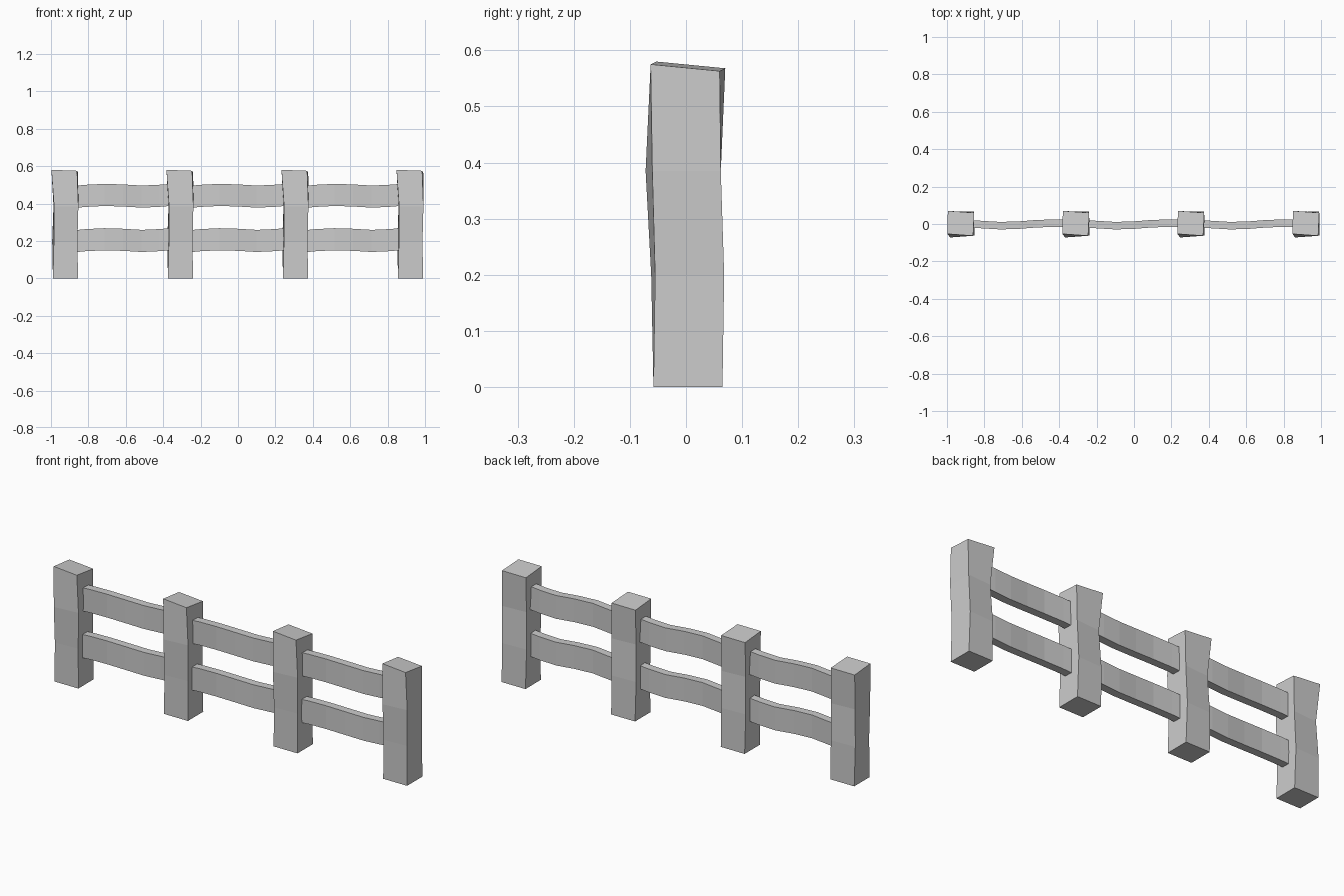
import bpy, bmesh

if "Cube" in bpy.data.objects:
    bpy.data.objects.remove(bpy.data.objects["Cube"], do_unlink=True)

grey = bpy.data.materials.new("plain grey")
grey.use_nodes = True
COLOR = (0.6, 0.6, 0.6, 1)
grey.diffuse_color = COLOR
grey.node_tree.nodes["Principled BSDF"].inputs["Base Color"].default_value = COLOR


def loft(name, rings, location):
    """Skin a list of four-cornered rings and cap both ends."""
    bm = bmesh.new()
    loops = [[bm.verts.new(p) for p in ring] for ring in rings]
    for a, b in zip(loops, loops[1:]):
        for i in range(4):
            j = (i + 1) % 4
            bm.faces.new((a[i], a[j], b[j], b[i]))
    bm.faces.new(loops[0][::-1])
    bm.faces.new(loops[-1])
    bmesh.ops.recalc_face_normals(bm, faces=bm.faces)
    mesh = bpy.data.meshes.new(name)
    bm.to_mesh(mesh)
    bm.free()
    mesh.materials.append(grey)
    obj = bpy.data.objects.new(name, mesh)
    obj.location = location
    bpy.context.collection.objects.link(obj)


# Crooked post: front left, front right, back right, back left corners per ring
POST = [
    [(-.067, -.058, 0), (.067, -.058, 0), (.067, .065, 0), (-.067, .065, 0)],
    [(-.062, -.062, .2), (.064, -.055, .2), (.062, .068, .2), (-.071, .062, .2)],
    [(-.061, -.072, .385), (.069, -.06, .385), (.066, .062, .385), (-.064, .053, .385)],
    [(-.075, -.053, .58), (.062, -.063, .575), (.068, .06, .563), (-.073, .07, .568)],
]

# Wavy rail: distance along, sideways drift, height drift
WAVE = [(-.28, .003, -.008), (-.2, -.003, 0), (-.1, -.009, .005),
        (0, -.006, .002), (.1, .002, -.004), (.19, .004, 0), (.28, .002, .007)]


def rail_ring(x, y, z):
    return [(x, y + sy * .02, z + sz * .059)
            for sy, sz in ((-1, -1), (1, -1), (1, 1), (-1, 1))]


SPACING = .615
FIRST = -1.5 * SPACING
for i in range(4):
    loft(f"post_{i + 1}", POST, (FIRST + i * SPACING, 0, 0))

for i in range(3):
    for level, height in (("lower", .204), ("upper", .441)):
        loft(f"{level}_rail_{i + 1}", [rail_ring(*p) for p in WAVE],
             (FIRST + (i + .5) * SPACING, 0, height))
